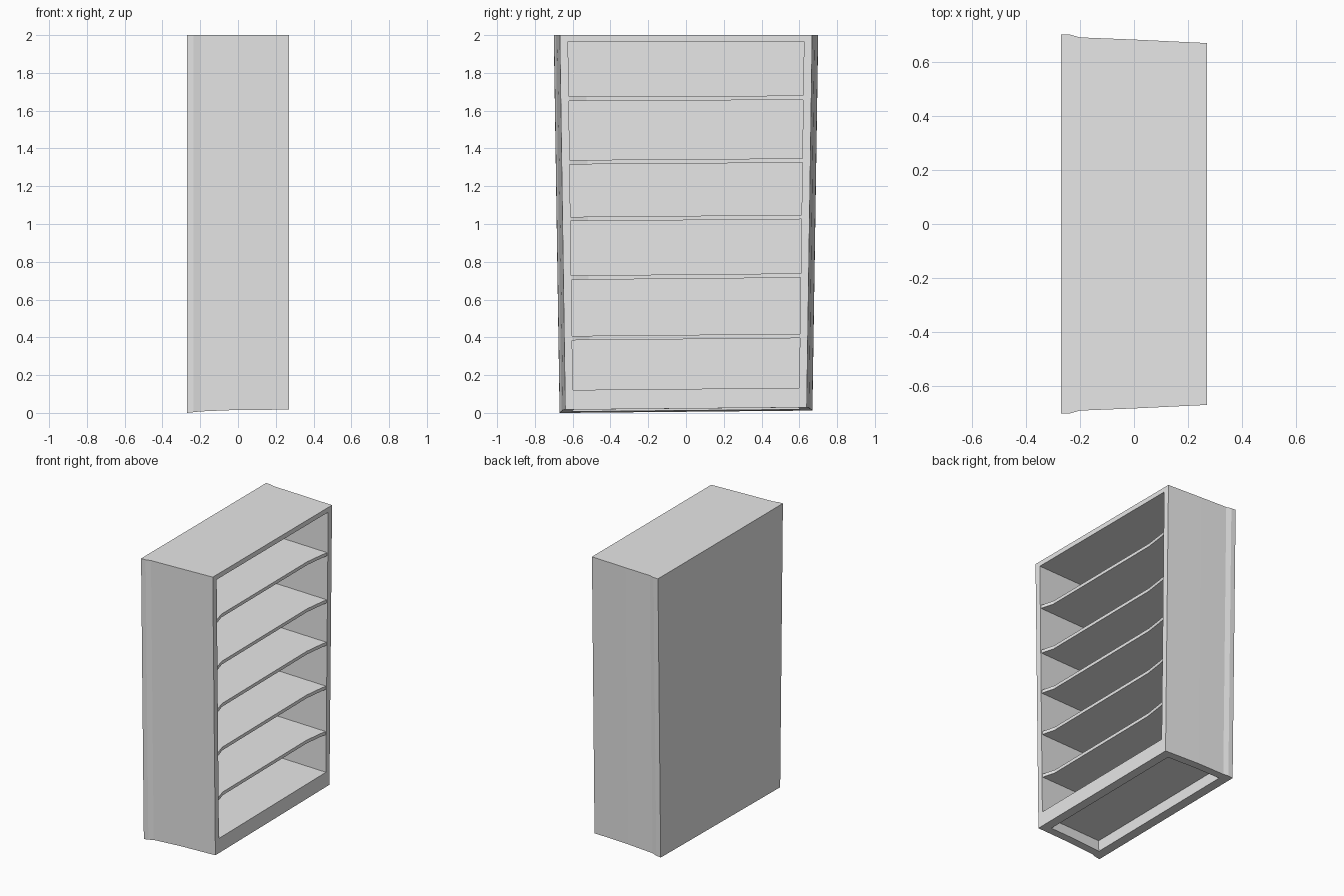
import bpy
import bmesh

cube = bpy.data.objects.get("Cube")
if cube:
    bpy.data.objects.remove(cube, do_unlink=True)

# One plain grey for the whole piece
grey = bpy.data.materials.new("plain grey")
grey.use_nodes = True
colour = (0.8, 0.8, 0.8, 1)
grey.diffuse_color = colour
grey.node_tree.nodes["Principled BSDF"].inputs["Base Color"].default_value = colour


def warp(x, y, z):
    """Slight narrowing toward the foot and a gentle sideways lean."""
    t = z / 2
    return (x, y * (0.956 + 0.044 * t), z + 0.009 * y * (1 - t ** 4))


def loft(name, rows):
    """Closed slab through rows of (start xy, end xy, bottom z, top z)."""
    bm = bmesh.new()
    rings = []
    for a, b, low, high in rows:
        corners = [(*a, low), (*b, low), (*b, high), (*a, high)]
        rings.append([bm.verts.new(warp(*c)) for c in corners])
    for r, s in zip(rings, rings[1:]):
        for i in range(4):
            j = (i + 1) % 4
            bm.faces.new((r[i], r[j], s[j], s[i]))
    bm.faces.new(rings[0])
    bm.faces.new(rings[-1])
    bmesh.ops.recalc_face_normals(bm, faces=bm.faces)
    mesh = bpy.data.meshes.new(name)
    bm.to_mesh(mesh)
    bm.free()
    mesh.materials.append(grey)
    obj = bpy.data.objects.new(name, mesh)
    bpy.context.collection.objects.link(obj)
    return obj


def across(x, half, low, high):
    return ((x, -half), (x, half), low, high)


# Carcass: flared at the back edge, foot dipping toward the back
carcass = loft("bookcase_carcass", [
    across(-0.27, 0.70, 0.006, 2),
    across(-0.235, 0.699, 0.010, 2),
    across(-0.20, 0.689, 0.014, 2),
    across(0.0, 0.681, 0.022, 2),
    across(0.27, 0.668, 0.023, 2),
])

# Open front compartment and the hollow under the base
cutters = [
    loft("compartment_cutter", [across(-0.23, 0.645, 0.127, 1.966),
                                across(0.32, 0.623, 0.127, 1.966)]),
    loft("base_cutter", [across(-0.21, 0.632, -0.1, 0.092),
                         across(0.205, 0.612, -0.1, 0.092)]),
]
for cutter in cutters:
    cutter.hide_render = True
    mod = carcass.modifiers.new(cutter.name, "BOOLEAN")
    mod.operation = "DIFFERENCE"
    mod.solver = "EXACT"
    mod.object = cutter

# Bake the cuts and drop the cutters
bpy.context.view_layer.update()
graph = bpy.context.evaluated_depsgraph_get()
cut_mesh = bpy.data.meshes.new_from_object(carcass.evaluated_get(graph))
carcass.modifiers.clear()
carcass.data = cut_mesh
for cutter in cutters:
    bpy.data.objects.remove(cutter, do_unlink=True)

# Shelves: front edge set back, curving forward to meet the sides
front_edge = [(-0.64, 0.267), (-0.60, 0.258), (-0.53, 0.238),
              (0.44, 0.238), (0.58, 0.256), (0.64, 0.267)]
for n, top in enumerate([0.413, 0.733, 1.043, 1.343, 1.677], 1):
    loft(f"shelf_{n}", [((-0.24, y), (x, y), top - 0.023, top)
                        for y, x in front_edge])
